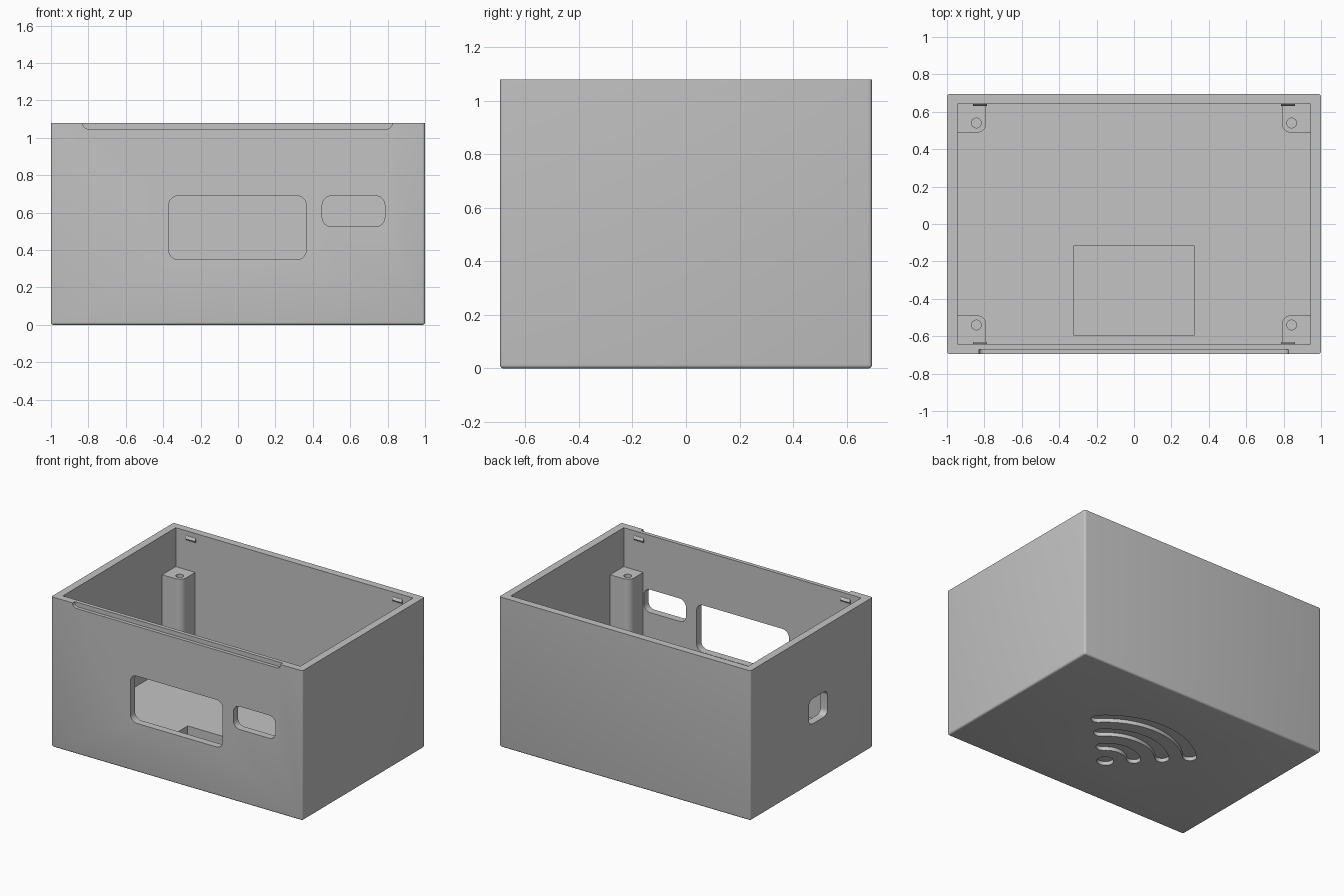
import bpy, bmesh
from math import sin, cos, pi, radians

cube = bpy.data.objects.get("Cube")
if cube:
    bpy.data.objects.remove(cube, do_unlink=True)

# One plain grey plastic
grey = bpy.data.materials.new("grey_plastic")
grey.use_nodes = True
GREY = (0.55, 0.55, 0.55, 1)
grey.diffuse_color = GREY
grey.node_tree.nodes["Principled BSDF"].inputs["Base Color"].default_value = GREY

HX, HY, H = 1.0, 0.695, 1.08      # outer half sizes and height
IX, IY, FLOOR = 0.945, 0.642, 0.11  # inner half sizes and floor level


def add_object(name, bm):
    bmesh.ops.recalc_face_normals(bm, faces=bm.faces[:])
    mesh = bpy.data.meshes.new(name)
    bm.to_mesh(mesh)
    bm.free()
    mesh.materials.append(grey)
    obj = bpy.data.objects.new(name, mesh)
    bpy.context.collection.objects.link(obj)
    return obj


def prism(name, outline, axis, lo, hi):
    """Extrude a 2D outline along an axis."""
    place = {"x": lambda a, b, h: (h, a, b),
             "y": lambda a, b, h: (a, h, b),
             "z": lambda a, b, h: (a, b, h)}[axis]
    bm = bmesh.new()
    rings = [[bm.verts.new(place(a, b, h)) for a, b in outline] for h in (lo, hi)]
    for ring in rings:
        bm.faces.new(ring)
    n = len(outline)
    for i in range(n):
        j = (i + 1) % n
        bm.faces.new((rings[0][i], rings[0][j], rings[1][j], rings[1][i]))
    return add_object(name, bm)


def arc(cx, cy, r, start, end, steps):
    angles = [radians(start + (end - start) * i / steps) for i in range(steps + 1)]
    return [(cx + r * cos(t), cy + r * sin(t)) for t in angles]


def rect(a0, a1, b0, b1, r=0.0):
    if not r:
        return [(a0, b0), (a1, b0), (a1, b1), (a0, b1)]
    corners = [(a0 + r, b0 + r, 180), (a1 - r, b0 + r, 270),
               (a1 - r, b1 - r, 0), (a0 + r, b1 - r, 90)]
    return [p for a, b, t in corners for p in arc(a, b, r, t, t + 90, 8)]


def circle(cx, cy, r):
    return arc(cx, cy, r, 0, 360, 32)[:-1]


def curved_slot(cx, cy, r, half_width, spread):
    """Arc-shaped slot with round ends, centred on +y."""
    a, b = 90 - spread, 90 + spread
    (ax, ay), (bx, by) = arc(cx, cy, r, a, b, 1)
    return (arc(cx, cy, r + half_width, a, b, 32)
            + arc(bx, by, half_width, b, b + 180, 10)[1:-1]
            + arc(cx, cy, r - half_width, b, a, 32)
            + arc(ax, ay, half_width, a + 180, a + 360, 10)[1:-1])


def cut(target, cutters):
    """Subtract the cutters, bake the result and drop the cutters."""
    for c in cutters:
        c.hide_render = True
        mod = target.modifiers.new("cut", "BOOLEAN")
        mod.operation, mod.solver, mod.object = "DIFFERENCE", "EXACT", c
    graph = bpy.context.evaluated_depsgraph_get()
    mesh = bpy.data.meshes.new_from_object(target.evaluated_get(graph))
    target.modifiers.clear()
    target.data = mesh
    for c in cutters:
        bpy.data.objects.remove(c, do_unlink=True)


def smooth(obj):
    bpy.ops.object.select_all(action="DESELECT")
    obj.select_set(True)
    bpy.context.view_layer.objects.active = obj
    bpy.ops.object.shade_smooth_by_angle(angle=radians(35))


# Outer box, softened along its upright and bottom edges
bm = bmesh.new()
bmesh.ops.create_cube(bm, size=1)
for v in bm.verts:
    v.co = (v.co.x * 2 * HX, v.co.y * 2 * HY, (v.co.z + 0.5) * H)
soft = [e for e in bm.edges if min(v.co.z for v in e.verts) < 0.01]
bmesh.ops.bevel(bm, geom=soft, offset=0.014, segments=4, profile=0.5, affect="EDGES")
shell = add_object("enclosure_shell", bm)

# Cavity, floor pocket, openings in the walls, and the lid pry notch
cutters = [
    prism("cavity", rect(-IX, IX, -IY, IY), "z", FLOOR, H + 0.2),
    prism("floor_pocket", rect(-0.32, 0.32, -0.595, -0.115), "z", 0.045, FLOOR + 0.1),
    prism("large_window", rect(-0.37, 0.365, 0.35, 0.69, 0.05), "y", -0.8, -0.6),
    prism("small_window", rect(0.45, 0.785, 0.525, 0.69, 0.05), "y", -0.8, -0.6),
    prism("side_port", rect(-0.18, 0.03, 0.43, 0.61, 0.04), "x", -1.1, -0.9),
    prism("pry_notch", rect(-0.83, 0.825, 1.048, 1.2, 0.03), "y", -0.8, -0.67),
]
# Round dimple and curved grooves in the underside
GY, DEPTH = -0.29, 0.027
cutters.append(prism("dimple", circle(0, GY, 0.055), "z", -0.1, DEPTH))
for r in (0.185, 0.37, 0.55):
    cutters.append(prism("groove", curved_slot(0, GY, r, 0.045, 45), "z", -0.1, DEPTH))
cut(shell, cutters)
smooth(shell)

# Corner screw posts with one rounded inner corner, and snap ridges by the rim
for sx, side in ((-1, "right"), (1, "left")):
    for sy, end in ((-1, "front"), (1, "back")):
        x0, x1, y0, y1, r = 0.79, IX + 0.01, 0.488, IY + 0.01, 0.05
        outline = [(x1, y0), (x1, y1), (x0, y1)] + arc(x0 + r, y0 + r, r, 180, 270, 8)
        post = prism(f"screw_post_{end}_{side}",
                     [(sx * a, sy * b) for a, b in outline], "z", FLOOR - 0.02, 0.80)
        cut(post, [prism("screw_hole", circle(sx * 0.843, sy * 0.54, 0.026),
                         "z", 0.5, 1.0)])
        smooth(post)
        ridge = [(sy * (IY + 0.01), 1.01), (sy * (IY - 0.002), 1.012),
                 (sy * (IY - 0.012), 1.028), (sy * (IY - 0.002), 1.046),
                 (sy * (IY + 0.01), 1.048)]
        prism(f"snap_ridge_{end}_{side}", ridge, "x",
              *sorted((sx * 0.785, sx * 0.86)))
